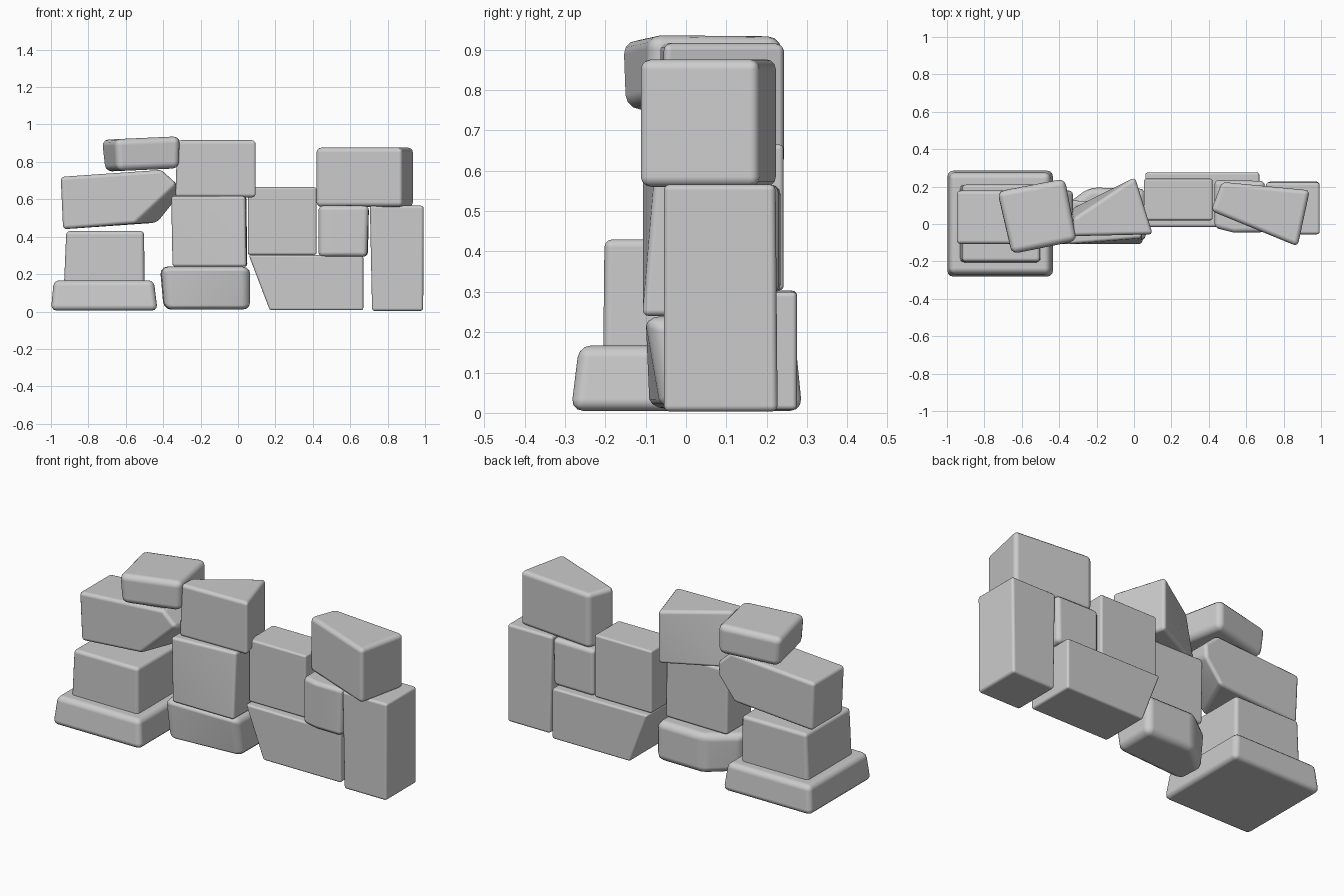
import bpy, bmesh


def stone(name, points, bevel=0.025):
    """Rounded convex stone wrapped around a few corner points."""
    bm = bmesh.new()
    for p in points:
        bm.verts.new(p)
    res = bmesh.ops.convex_hull(bm, input=bm.verts[:])
    loose = [v for v in bm.verts if not v.link_faces]
    bmesh.ops.delete(bm, geom=loose, context='VERTS')
    bmesh.ops.dissolve_limit(bm, angle_limit=0.06, verts=bm.verts[:], edges=bm.edges[:])
    bmesh.ops.recalc_face_normals(bm, faces=bm.faces[:])
    me = bpy.data.meshes.new(name)
    bm.to_mesh(me)
    bm.free()
    ob = bpy.data.objects.new(name, me)
    bpy.context.collection.objects.link(ob)
    mod = ob.modifiers.new("soft_edges", 'BEVEL')
    mod.width = bevel
    mod.segments = 3
    mod.limit_method = 'ANGLE'
    mod.angle_limit = 0.4
    mod.harden_normals = True
    for f in me.polygons:
        f.use_smooth = True
    return ob


def rect(x0, x1, y0, y1):
    return [(x0, y0), (x1, y0), (x1, y1), (x0, y1)]


def slab(name, bottom, z0, top, z1, bevel=0.025, tilt=0.0):
    """Stone between a bottom plan and a top plan; tilt is rise per x."""
    cx = sum(p[0] for p in bottom) / len(bottom)
    pts = [(x, y, z + tilt * (x - cx)) for plan, z in ((bottom, z0), (top, z1)) for x, y in plan]
    return stone(name, pts, bevel)


def wall_face(name, front, y0, back, y1, bevel=0.025):
    """Stone between a front (x, z) profile and a back profile."""
    return stone(name, [(x, y0, z) for x, z in front] + [(x, y1, z) for x, z in back], bevel)


# Left stack
slab("left_base_stone", rect(-1.0, -0.43, -0.285, 0.288), 0.005,
     rect(-0.985, -0.45, -0.265, 0.272), 0.167, 0.03)
slab("left_second_stone", rect(-0.93, -0.50, -0.205, 0.21), 0.15,
     rect(-0.918, -0.502, -0.202, 0.21), 0.43, 0.02)
wall_face("left_third_stone",
          [(-0.948, 0.72), (-0.41, 0.757), (-0.325, 0.68), (-0.55, 0.47), (-0.935, 0.44)], -0.107,
          [(-0.948, 0.72), (-0.41, 0.757), (-0.325, 0.68), (-0.33, 0.60), (-0.43, 0.475),
           (-0.935, 0.44)], 0.178, 0.02)
cap = [(-0.655, -0.162), (-0.305, -0.09), (-0.37, 0.243), (-0.735, 0.175)]
slab("left_cap_stone", [(-0.645, -0.155), (-0.31, -0.09), (-0.37, 0.24), (-0.715, 0.17)], 0.757,
     cap, 0.928, 0.035, 0.045)

# Middle stack
base = [(-0.41, -0.10), (0.065, -0.10), (0.065, 0.19), (-0.24, 0.195), (-0.42, 0.06)]
slab("middle_base_stone", [(-0.39, -0.09), (0.065, -0.06), (0.065, 0.19), (-0.24, 0.195), (-0.40, 0.06)],
     0.01, base, 0.24, 0.04)
slab("middle_stone", [(-0.35, -0.107), (0.045, -0.107), (0.05, 0.12), (-0.35, 0.125)], 0.24,
     [(-0.357, -0.107), (0.04, -0.075), (0.045, 0.12), (-0.357, 0.125)], 0.617, 0.015)
slab("middle_top_stone", [(-0.335, -0.065), (0.10, -0.055), (0.005, 0.25), (-0.335, 0.08)], 0.61,
     [(-0.325, -0.065), (0.10, -0.055), (0.005, 0.25), (-0.325, 0.03)], 0.916, 0.02)

# Right section
wide = [(0.057, 0.303), (0.67, 0.30), (0.67, 0.007), (0.17, 0.007)]
wall_face("right_wide_base_stone", wide, -0.015, wide, 0.275, 0.012)
slab("right_middle_stone", rect(0.053, 0.42, 0.02, 0.242), 0.303,
     rect(0.053, 0.42, 0.02, 0.242), 0.665, 0.012)
slab("right_small_stone", [(0.43, -0.02), (0.53, -0.045), (0.69, -0.045), (0.695, 0.23), (0.43, 0.235)], 0.293,
     [(0.43, -0.02), (0.53, -0.045), (0.70, -0.045), (0.70, 0.23), (0.43, 0.235)], 0.566, 0.025)
slab("right_end_column", rect(0.717, 0.99, -0.055, 0.227), 0.003,
     rect(0.705, 0.993, -0.055, 0.222), 0.566, 0.015)
right_cap = [(0.412, 0.07), (0.47, 0.225), (0.94, 0.18), (0.875, -0.12)]
slab("right_cap_stone", right_cap, 0.56, right_cap, 0.876, 0.025)
